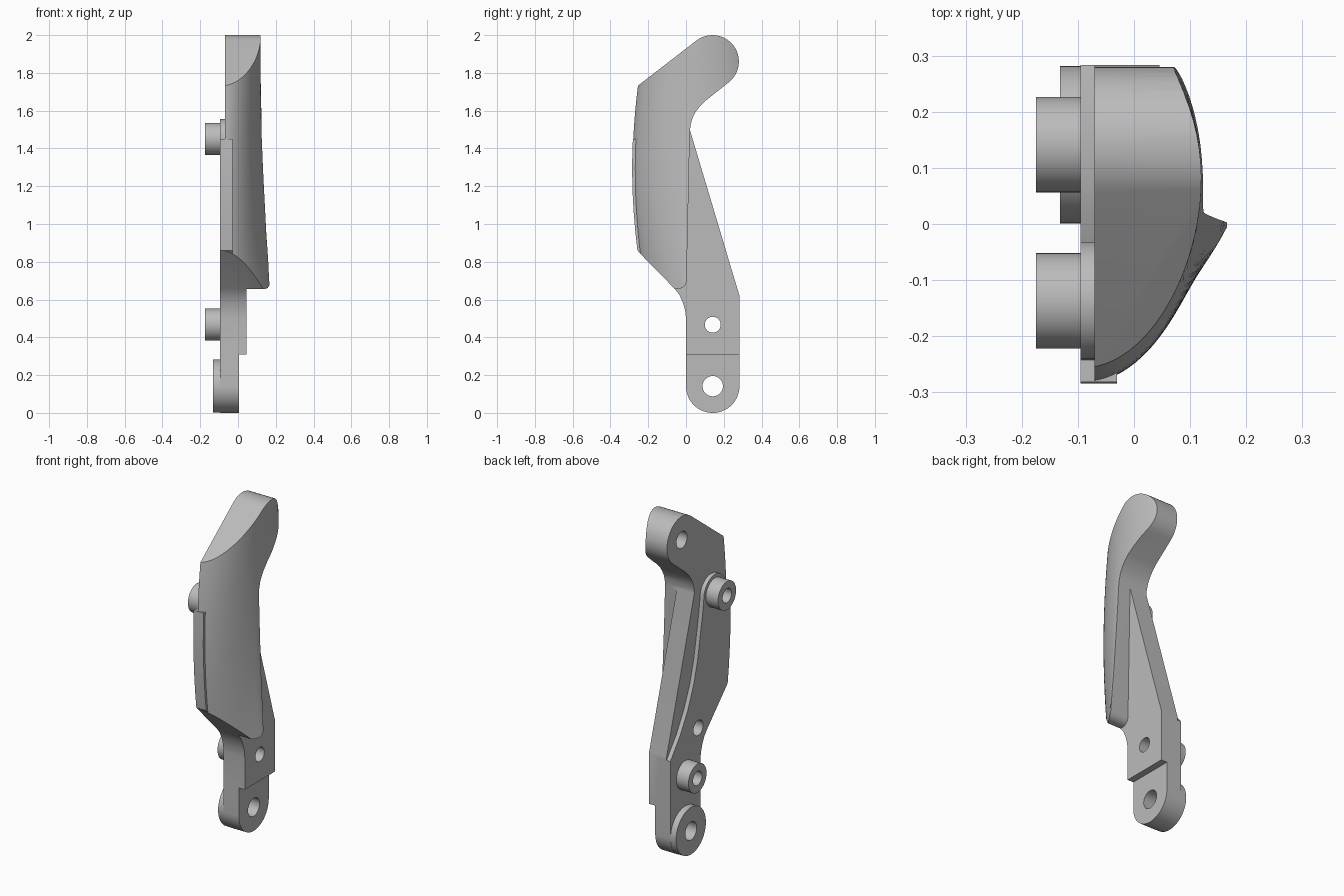
import bpy, bmesh, math
from mathutils import Vector

cube = bpy.data.objects.get("Cube")
if cube:
    bpy.data.objects.remove(cube, do_unlink=True)

grey = bpy.data.materials.new("plain grey")
grey.use_nodes = True
grey.diffuse_color = (0.5, 0.5, 0.5, 1)
grey.node_tree.nodes["Principled BSDF"].inputs["Base Color"].default_value = (0.5, 0.5, 0.5, 1)


def make_object(name, bm):
    bmesh.ops.recalc_face_normals(bm, faces=bm.faces)
    mesh = bpy.data.meshes.new(name)
    bm.to_mesh(mesh)
    bm.free()
    mesh.materials.append(grey)
    obj = bpy.data.objects.new(name, mesh)
    bpy.context.collection.objects.link(obj)
    return obj


def loft(name, rings):
    """Closed solid through rings of equal length."""
    bm = bmesh.new()
    rows = [[bm.verts.new(p) for p in ring] for ring in rings]
    n = len(rows[0])
    for a, b in zip(rows, rows[1:]):
        for i in range(n):
            j = (i + 1) % n
            bm.faces.new((a[i], a[j], b[j], b[i]))
    bm.faces.new(rows[0])
    bm.faces.new(rows[-1])
    return make_object(name, bm)


def prism(name, outline, x0, x1):
    """Side outline of (y, z) points extruded along x."""
    return loft(name, [[(x, y, z) for y, z in outline] for x in (x0, x1)])


def arc(y, z, r, start, end, steps=24):
    angles = [math.radians(start + (end - start) * i / steps) for i in range(steps + 1)]
    return [(y + r * math.cos(a), z + r * math.sin(a)) for a in angles]


def disc(name, y, z, r, x0, x1):
    return prism(name, arc(y, z, r, 0, 352.5, 47), x0, x1)


def combine(target, tool, operation):
    mod = target.modifiers.new("combine", "BOOLEAN")
    mod.operation = operation
    mod.solver = "EXACT"
    mod.object = tool
    bpy.context.view_layer.objects.active = target
    bpy.ops.object.modifier_apply(modifier=mod.name)
    bpy.data.objects.remove(tool, do_unlink=True)


def front_y(z):
    return -0.285 + 0.028 * ((z - 1.295) / 0.435) ** 2


def shell_x(y, z):
    """Outer surface: rounded at the top, flaring to a sharp rear edge below."""
    f = front_y(z)
    flare = -0.095 + 0.265 * min(1, max(0, (y - f) / -f)) ** 0.47
    t = (0.08 - y) / (0.08 - f)
    dome = -0.095 + 0.215 * math.sqrt(max(0, 1 - t * t))
    w = max(0, (1.8 - z) / 1.14) ** 1.5
    return dome + (flare - dome) * min(w, 1)


# Curved envelope that shapes the outer face
rings = []
for k in range(31):
    z = 0.6 + k * 0.05
    f = front_y(z)
    ring = [(shell_x(y, z), y, z)
            for y in (f + (0.32 - f) * (i / 36) ** 2 for i in range(37))]
    rings.append(ring + [(-0.3, 0.32, z), (-0.3, f, z)])
envelope = loft("envelope", rings)

# Upper body with the rounded top end
outline = arc(0.14, 1.86, 0.14, -52, 127.7)
outline += [(-0.357, 1.653), (-0.357, 0.96), (-0.06, 0.657)]
outline += arc(-0.042, 0.702, 0.045, -90, 0, 8)
outline += [(0.02, 1.48), (0.024, 1.525), (0.034, 1.56), (0.051, 1.593), (0.074, 1.624), (0.1, 1.65)]
body = prism("bracket_body", outline, -0.07, 0.3)
combine(body, envelope, "INTERSECT")

# Tapered web behind the body
neck = [(0, 0.5), (-0.005, 0.545), (-0.017, 0.585), (-0.035, 0.625), (-0.06, 0.657)]
web = prism("web", [(0, 0.31)] + neck + [(-0.1, 0.75), (-0.05, 1.46), (0.02, 1.5),
                                         (0.283, 0.62), (0.283, 0.31)], -0.07, 0.045)
combine(body, web, "UNION")

# Raised pad on the inner face
front = [(front_y(z), z) for z in (0.86, 0.95, 1.05, 1.15, 1.25, 1.35, 1.45)]
pad = prism("pad", [(0, 0.25)] + neck + front + arc(-0.137, 1.45, 0.105, 180, 0, 20)
            + [(-0.022, 1.37), (0.0, 1.25), (0.028, 1.1), (0.065, 0.97),
               (0.12, 0.84), (0.19, 0.72), (0.283, 0.6), (0.283, 0.25)], -0.095, -0.03)
combine(body, pad, "UNION")

# Lower rounded lug with its thick collar
lug = prism("lug", arc(0.1415, 0.1415, 0.1415, 180, 360, 32) + [(0.283, 0.33), (0, 0.33)], -0.095, 0.005)
combine(body, lug, "UNION")
combine(body, disc("collar", 0.1415, 0.1415, 0.1405, -0.132, -0.06), "UNION")

# Round bosses
for y, z in ((-0.137, 1.45), (0.1415, 0.467)):
    combine(body, disc("boss", y, z, 0.085, -0.175, -0.05), "UNION")

# Bolt holes: y, z, radius, depth limit
for y, z, r, end in ((0.1415, 0.1415, 0.054, 0.2), (0.1415, 0.467, 0.042, 0.2),
                     (-0.137, 1.45, 0.042, -0.03), (0.14, 1.86, 0.05, 0.03),
                     (0.02, 0.70, 0.045, 0.02)):
    combine(body, disc("hole", y, z, r, -0.3, end), "DIFFERENCE")

bpy.ops.object.select_all(action="DESELECT")
body.select_set(True)
bpy.context.view_layer.objects.active = body
bpy.ops.object.shade_smooth_by_angle(angle=math.radians(25))
